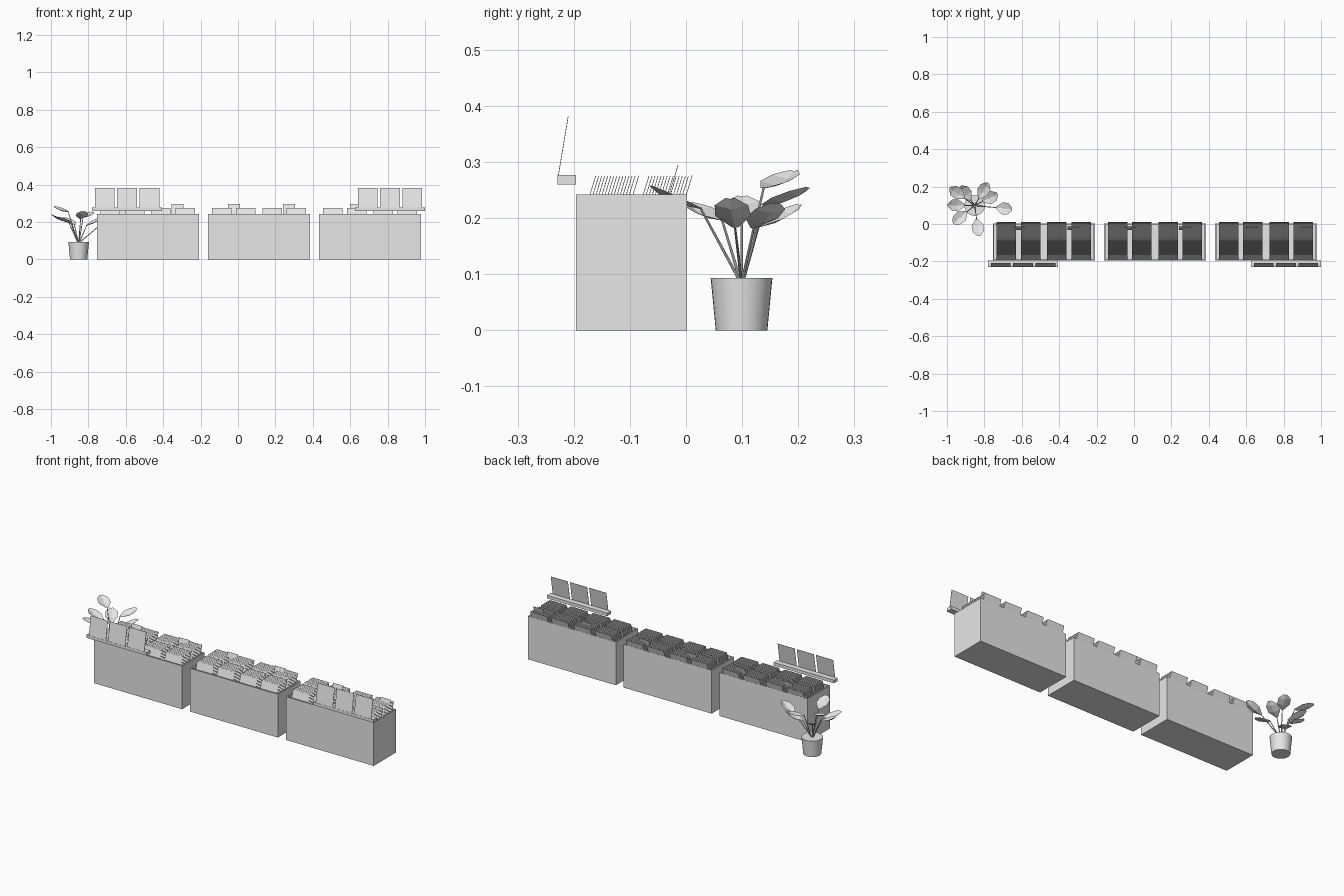
import bpy
import bmesh
import math
from mathutils import Vector, Matrix

cube = bpy.data.objects.get("Cube")
if cube:
    bpy.data.objects.remove(cube, do_unlink=True)

GREY = (0.8, 0.8, 0.8, 1)
mat = bpy.data.materials.new("plain grey")
mat.use_nodes = True
mat.diffuse_color = GREY
mat.node_tree.nodes["Principled BSDF"].inputs["Base Color"].default_value = GREY


def finish(bm, name, smooth=False):
    """Turn a bmesh into a named object."""
    bmesh.ops.recalc_face_normals(bm, faces=bm.faces)
    mesh = bpy.data.meshes.new(name)
    bm.to_mesh(mesh)
    bm.free()
    mesh.materials.append(mat)
    obj = bpy.data.objects.new(name, mesh)
    bpy.context.collection.objects.link(obj)
    if smooth:
        bpy.ops.object.select_all(action="DESELECT")
        bpy.context.view_layer.objects.active = obj
        obj.select_set(True)
        bpy.ops.object.shade_smooth_by_angle(angle=math.radians(40))
    return obj


def add_box(bm, x, y, z):
    """Add a box given its (min, max) range on each axis."""
    size = [b - a for a, b in (x, y, z)]
    mid = [(a + b) / 2 for a, b in (x, y, z)]
    m = Matrix.Translation(mid) @ Matrix.Diagonal((*size, 1))
    return bmesh.ops.create_cube(bm, size=1, matrix=m)["verts"]


def add_sleeve(bm, x, width, y_top, z_top, height, lean):
    """Add a thin card leaning back, placed by its top edge."""
    tilt = (Matrix.Translation((x, y_top, z_top))
            @ Matrix.Rotation(-lean, 4, "X")
            @ Matrix.Translation((0, 0, -height / 2))
            @ Matrix.Diagonal((width, 0.0012, height, 1)))
    bmesh.ops.create_cube(bm, size=1, matrix=tilt)


def add_cone(bm, start, end, r1, r2, sides):
    axis = end - start
    m = (Matrix.Translation((start + end) / 2)
         @ axis.to_track_quat("Z", "Y").to_matrix().to_4x4())
    bmesh.ops.create_cone(bm, cap_ends=True, segments=sides, radius1=r1,
                          radius2=r2, depth=axis.length, matrix=m)


# Bins, each filled with two rows of four leaning stacks
BIN_W, BIN_H = 0.545, 0.242
BIN_Y = (-0.196, 0.002)
SLEEVE = 0.104
LEAN = math.radians(17)
bins = {"right": (-0.482, (0.139, 0.432)),
        "middle": (0.112, (0.139, 0.432)),
        "left": (0.706, (0.198, 0.491))}

for side, (cx, tabs) in bins.items():
    x0 = cx - BIN_W / 2
    bm = bmesh.new()
    add_box(bm, (x0, x0 + BIN_W), BIN_Y, (0, BIN_H))
    bm.normal_update()
    top = max(bm.faces, key=lambda f: f.calc_center_median().z)
    bmesh.ops.inset_region(bm, faces=[top], thickness=0.01)
    floor = bmesh.ops.extrude_face_region(bm, geom=[top])
    verts = [v for v in floor["geom"] if isinstance(v, bmesh.types.BMVert)]
    bmesh.ops.translate(bm, verts=verts, vec=(0, 0, -0.07))
    if top.is_valid:
        bmesh.ops.delete(bm, geom=[top], context="FACES")
    finish(bm, side + "_bin")

    bm = bmesh.new()
    for row_y in (-0.161, -0.066):
        for offset in (-0.2, -0.07, 0.07, 0.2):
            for i in range(14):
                add_sleeve(bm, cx + offset, SLEEVE, row_y + i * 0.0054,
                           0.275, SLEEVE, LEAN)
            # last card stands a little apart from the stack
            add_sleeve(bm, cx + offset, SLEEVE, row_y + 0.077,
                       0.276, SLEEVE, LEAN)
    finish(bm, side + "_records")

    # Taller section cards in the back row
    bm = bmesh.new()
    for t in tabs:
        add_sleeve(bm, x0 + t, 0.064, -0.014, 0.295, 0.06, LEAN)
    finish(bm, side + "_section_cards")

# Display ledges with three sleeves each
for side, cx in (("right", -0.593), ("left", 0.813)):
    bm = bmesh.new()
    add_box(bm, (cx - 0.187, cx + 0.187), (-0.229, -0.196), (0.26, 0.277))
    finish(bm, side + "_display_ledge")
    bm = bmesh.new()
    for i in (-1, 0, 1):
        add_sleeve(bm, cx + i * 0.119, 0.106, -0.21, 0.381, 0.106,
                   math.radians(9.5))
    finish(bm, side + "_display_sleeves")

# Plant pot
POT = Vector((-0.852, 0.099, 0))
POT_H = 0.093
bm = bmesh.new()
add_cone(bm, POT, POT + Vector((0, 0, POT_H)), 0.046, 0.055, 32)
finish(bm, "plant_pot", smooth=True)

# Leaves: centre position and how much each rises from base to tip
leaves = [(-0.945, 0.165, 0.27, 0.03), (-0.805, 0.178, 0.24, 0.03),
          (-0.90, 0.165, 0.205, 0.04), (-0.77, 0.14, 0.205, 0.045),
          (-0.695, 0.083, 0.21, 0.055), (-0.93, 0.035, 0.213, 0.03),
          (-0.835, -0.018, 0.238, 0.04), (-0.95, 0.10, 0.22, 0.04)]
# Leaf half outline: distance along, half width
HALF = [(-0.05, 0.006), (-0.012, 0.032), (0.025, 0.03), (0.05, 0.008)]

leaf_bm, stem_bm = bmesh.new(), bmesh.new()
for x, y, z, rise in leaves:
    centre = Vector((x, y, z))
    out = Vector((x - POT.x, y - POT.y, 0)).normalized()
    along = (out + Vector((0, 0, rise / 0.09))).normalized()
    across = Vector((-out.y, out.x, 0))
    up = along.cross(across)
    if up.z < 0:
        up.negate()
    rib = [leaf_bm.verts.new(centre + along * a - up * w * 0.3)
           for a, w in HALF]
    for s in (-1, 1):
        edge = [leaf_bm.verts.new(centre + along * a + across * w * s)
                for a, w in HALF]
        for i in range(len(HALF) - 1):
            leaf_bm.faces.new((rib[i], rib[i + 1], edge[i + 1], edge[i]))
    foot = POT + out * 0.004 + Vector((0, 0, POT_H - 0.003))
    add_cone(stem_bm, foot, centre - along * 0.048, 0.0028, 0.002, 8)
finish(leaf_bm, "plant_leaves")
finish(stem_bm, "plant_stems", smooth=True)
